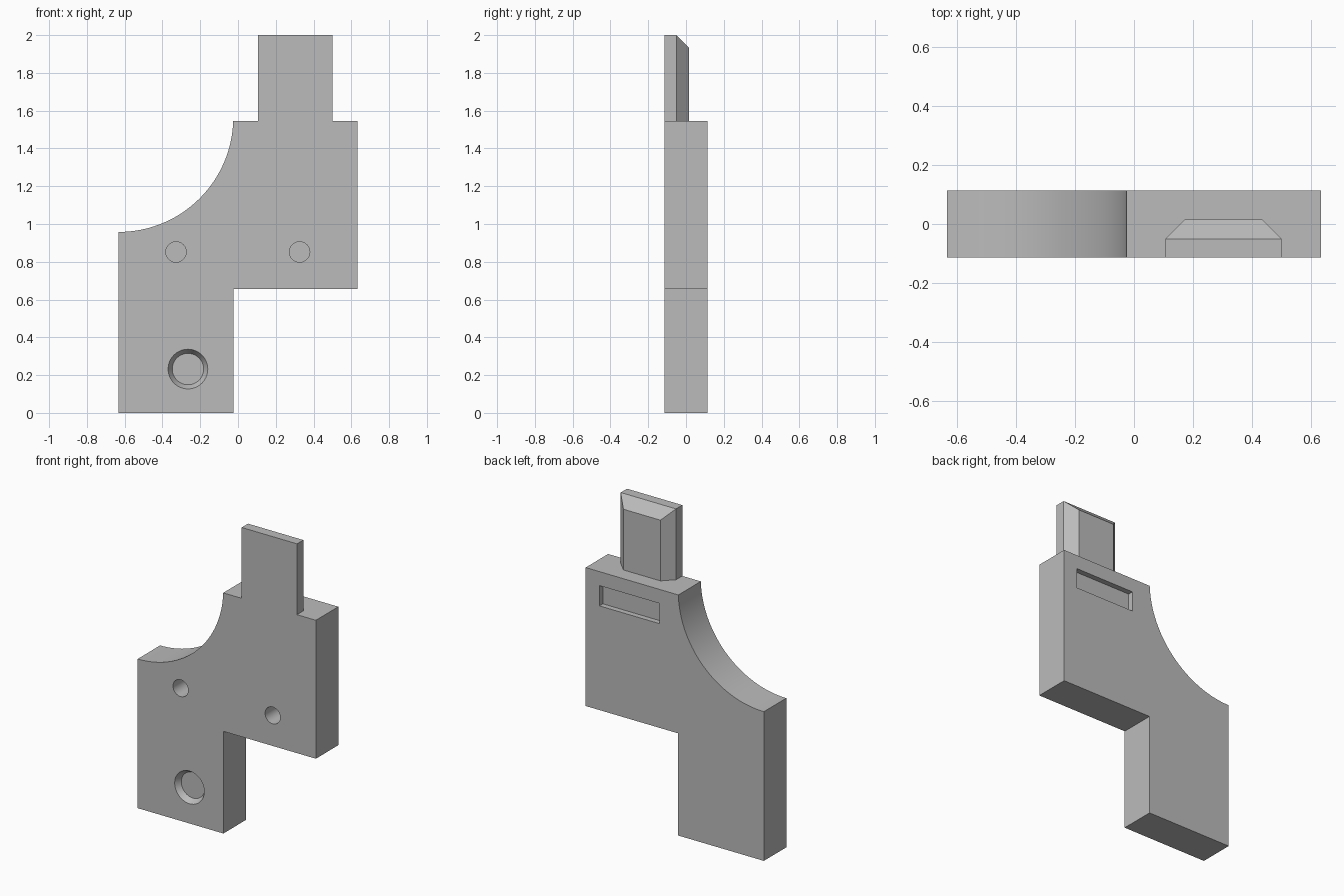
import bpy, bmesh, math
from mathutils import Vector

cube = bpy.data.objects.get("Cube")
if cube:
    bpy.data.objects.remove(cube, do_unlink=True)

HALF_X, HALF_Y = 0.633, 0.114
SHOULDER = 1.545

grey = bpy.data.materials.new("plain_grey")
grey.use_nodes = True
colour = (0.5, 0.5, 0.5, 1)
grey.diffuse_color = colour
grey.node_tree.nodes["Principled BSDF"].inputs["Base Color"].default_value = colour


def loft(name, rings):
    """Solid through matching rings given as (y, [(x, z), ...])."""
    bm = bmesh.new()
    loops = [[bm.verts.new((x, y, z)) for x, z in pts] for y, pts in rings]
    n = len(loops[0])
    for a, b in zip(loops, loops[1:]):
        for i in range(n):
            j = (i + 1) % n
            bm.faces.new((a[i], a[j], b[j], b[i]))
    bm.faces.new(loops[0][::-1])
    bm.faces.new(loops[-1])
    bmesh.ops.recalc_face_normals(bm, faces=bm.faces)
    mesh = bpy.data.meshes.new(name)
    bm.to_mesh(mesh)
    bm.free()
    mesh.materials.append(grey)
    obj = bpy.data.objects.new(name, mesh)
    bpy.context.collection.objects.link(obj)
    return obj


def circle(x, z, r, n=64):
    return [(x + r * math.cos(math.tau * i / n), z + r * math.sin(math.tau * i / n))
            for i in range(n)]


def rect(x0, x1, z0, z1):
    return [(x0, z0), (x1, z0), (x1, z1), (x0, z1)]


# Stepped plate with a concave quarter-round shoulder
centre, radius = Vector((-0.632, 1.565)), 0.607
start = math.asin((SHOULDER - centre.y) / radius)
arc = []
for i in range(49):
    a = start + (-math.pi / 2 - start) * i / 48
    arc.append((centre.x + radius * math.cos(a), centre.y + radius * math.sin(a)))
arc[-1] = (-HALF_X, arc[-1][1])
outline = [(-HALF_X, 0), (-0.024, 0), (-0.024, 0.656), (HALF_X, 0.656),
           (HALF_X, SHOULDER)] + arc
plate = loft("bracket_plate", [(-HALF_Y, outline), (HALF_Y, outline)])

# Upright tongue, bevelled on the sides and top of its back
bevel = 0.065
full = rect(0.106, 0.499, 1.48, 2.0)
inner = rect(0.106 + bevel, 0.499 - bevel, 1.48, 2.0 - bevel)
tongue = loft("tongue", [(-HALF_Y, full), (-0.05, full), (-0.05 + bevel, inner)])

# Blind holes, tapered recess and rear slot
cutters = []
for side, x in (("right", -0.328), ("left", 0.326)):
    hole = circle(x, 0.852, 0.054)
    cutters.append(loft(f"{side}_pin_hole", [(-HALF_Y - 0.05, hole), (-HALF_Y + 0.17, hole)]))
depth = 0.036
cutters.append(loft("tapered_recess", [
    (-HALF_Y - depth, circle(-0.265, 0.232, 0.127)),
    (-HALF_Y + depth, circle(-0.265, 0.232, 0.083))]))
slot = rect(0.107, 0.535, 1.325, 1.455)
cutters.append(loft("rear_slot", [(HALF_Y - 0.035, slot), (HALF_Y + 0.05, slot)]))

# Combine into one solid
bpy.context.view_layer.objects.active = plate
for tool in [tongue] + cutters:
    mod = plate.modifiers.new(tool.name, "BOOLEAN")
    mod.operation = "UNION" if tool is tongue else "DIFFERENCE"
    mod.solver = "EXACT"
    mod.object = tool
    bpy.ops.object.modifier_apply(modifier=mod.name)
    bpy.data.objects.remove(tool, do_unlink=True)

# Merge coplanar faces left by the joins
bm = bmesh.new()
bm.from_mesh(plate.data)
bmesh.ops.remove_doubles(bm, verts=bm.verts, dist=0.0001)
bmesh.ops.dissolve_limit(bm, angle_limit=math.radians(0.3), verts=bm.verts, edges=bm.edges)
bm.to_mesh(plate.data)
bm.free()

bpy.ops.object.select_all(action="DESELECT")
plate.select_set(True)
bpy.ops.object.shade_smooth_by_angle(angle=math.radians(30))
